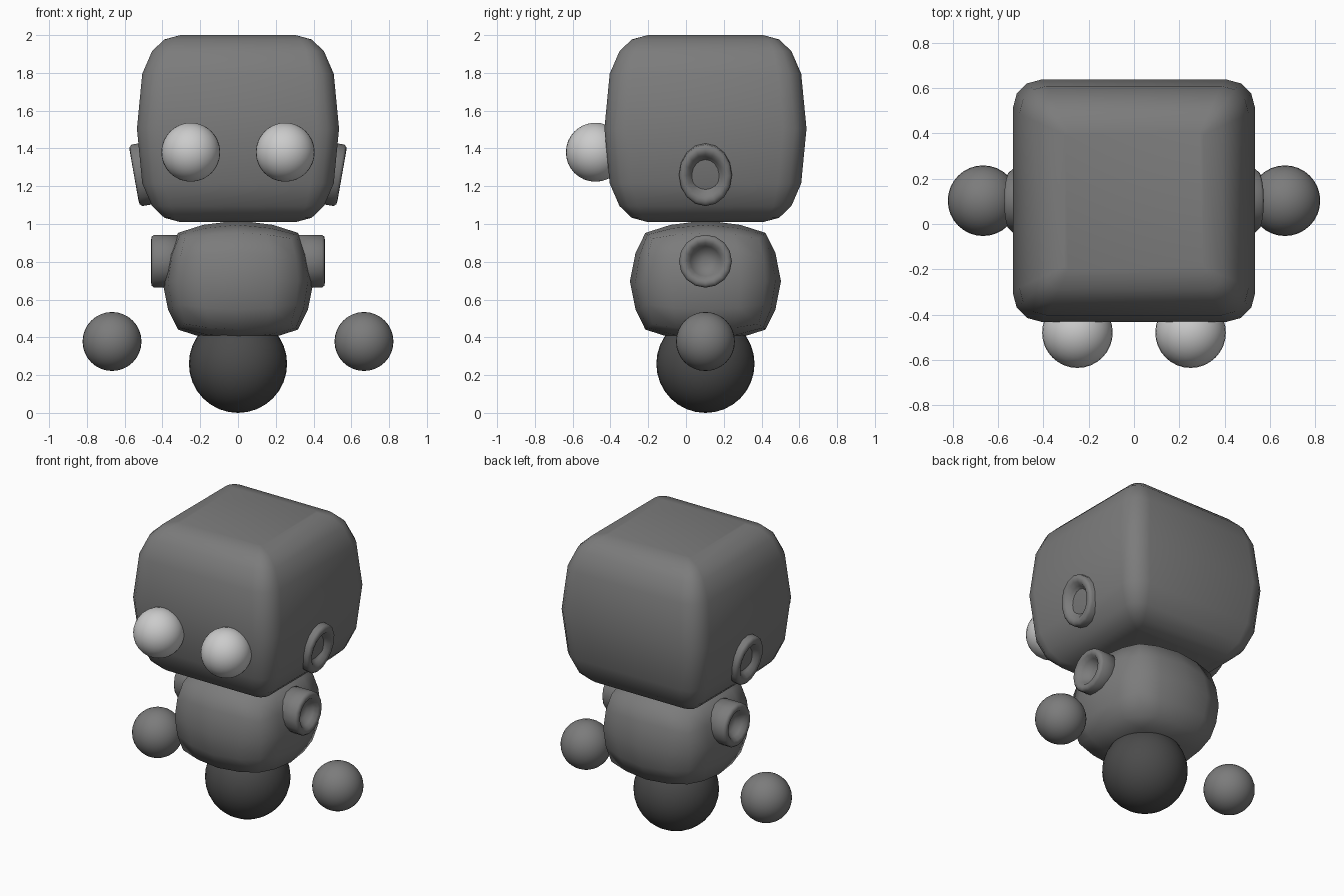
import bpy, bmesh, math
from mathutils import Vector, Matrix

if "Cube" in bpy.data.objects:
    bpy.data.objects.remove(bpy.data.objects["Cube"])

CY = 0.103  # shared depth centre of the figure


def material(name, v):
    m = bpy.data.materials.new(name)
    m.diffuse_color = (v, v, v, 1)
    m.use_nodes = True
    m.node_tree.nodes["Principled BSDF"].inputs["Base Color"].default_value = m.diffuse_color
    return m


GREY = material("mid_grey", 0.2)
DARK = material("dark_grey", 0.07)
LIGHT = material("light_grey", 0.75)


def finish(bm, name, mat):
    bmesh.ops.recalc_face_normals(bm, faces=bm.faces)
    for f in bm.faces:
        f.smooth = True
    me = bpy.data.meshes.new(name)
    bm.to_mesh(me)
    bm.free()
    me.materials.append(mat)
    ob = bpy.data.objects.new(name, me)
    bpy.context.collection.objects.link(ob)
    return ob


def ball(name, loc, r, mat):
    bm = bmesh.new()
    bmesh.ops.create_uvsphere(bm, u_segments=32, v_segments=16, radius=r,
                              matrix=Matrix.Translation(loc))
    return finish(bm, name, mat)


def loft(bm, rings):
    loops = [[bm.verts.new(p) for p in ring] for ring in rings]
    n = len(loops[0])
    for a, b in zip(loops, loops[1:]):
        for i in range(n):
            j = (i + 1) % n
            bm.faces.new((a[i], a[j], b[j], b[i]))
    bm.faces.new(loops[0][::-1])
    bm.faces.new(loops[-1])


def rounded_square(half, flat, z, steps=3):
    pts = []
    for k in range(4):
        for s in range(steps + 1):
            a = math.pi / 2 * (k + s / steps)
            c = math.pi / 2 * k + math.pi / 4
            cx, cy = math.copysign(flat, math.cos(c)), math.copysign(flat, math.sin(c))
            r = half - flat
            pts.append((cx + r * math.cos(a), CY + cy + r * math.sin(a), z))
    return pts


# Head: bulging rounded box
upper = [(0.0, 0.535, 0.41), (0.29, 0.507, 0.385), (0.41, 0.455, 0.36),
         (0.472, 0.39, 0.33), (0.495, 0.305, 0.29)]
profile = [(-d, h, f) for d, h, f in upper[:0:-1]] + upper
bm = bmesh.new()
loft(bm, [rounded_square(h, f, 1.505 + d) for d, h, f in profile])
finish(bm, "head", GREY)

# Body: boxy rounded ball
bm = bmesh.new()
bmesh.ops.create_cube(bm, size=2)
bmesh.ops.subdivide_edges(bm, edges=bm.edges[:], cuts=3, use_grid_fill=True)
for v in bm.verts:
    p = v.co.lerp(v.co.normalized(), 0.7)
    v.co = Vector((p.x * 0.4, p.y * 0.4 + CY, p.z * 0.322 + 0.697))
finish(bm, "body", GREY)

# Ball foot
ball("ball_foot", (0, CY, 0.26), 0.26, DARK)


# Dished sockets for ears and shoulders
def socket(name, side, x_out, z, stretch, tilt):
    prof = [(-0.18, 0.14), (-0.015, 0.14), (-0.003, 0.13), (0.0, 0.115),
            (-0.005, 0.098), (-0.03, 0.08), (-0.06, 0.055), (-0.07, 0.02)]
    n = 16
    bm = bmesh.new()
    loft(bm, [[(x, r * math.cos(2 * math.pi * i / n),
                stretch * r * math.sin(2 * math.pi * i / n)) for i in range(n)]
              for x, r in prof])
    m = (Matrix.Diagonal((side, 1, 1, 1)) @ Matrix.Translation((x_out, CY, z))
         @ Matrix.Rotation(math.radians(tilt), 4, 'Y'))
    bmesh.ops.transform(bm, matrix=m, verts=bm.verts)
    return finish(bm, name, GREY)


for side, tag in ((-1, "left"), (1, "right")):
    socket("ear_" + tag, side, 0.55, 1.255, 1.18, 10)
    socket("shoulder_" + tag, side, 0.46, 0.803, 1.0, 0)
    ball("eye_" + tag, (side * 0.25, -0.48, 1.38), 0.156, LIGHT)
    ball("hand_" + tag, (side * 0.667, CY, 0.378), 0.156, GREY)
